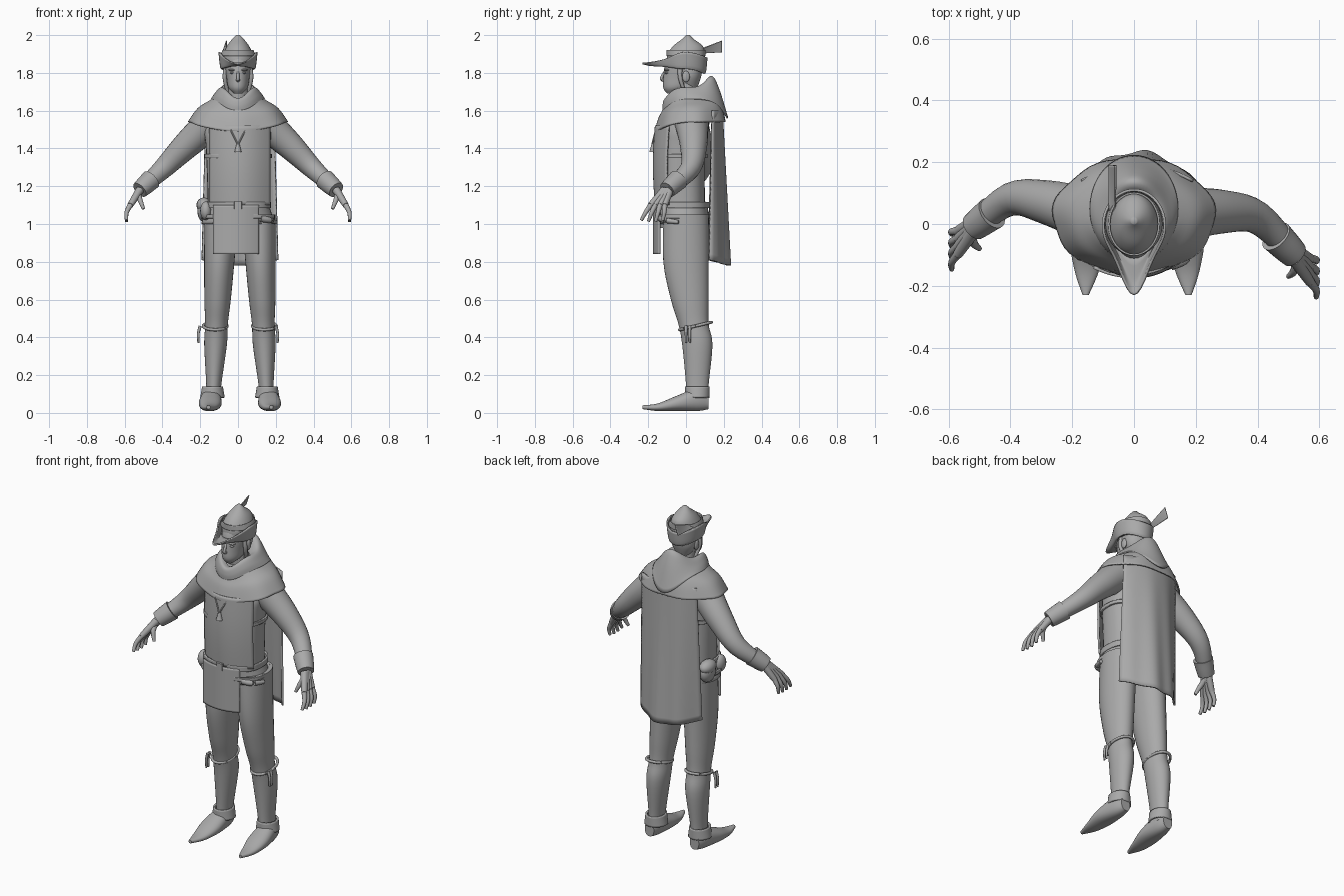
import bpy, bmesh, math
from mathutils import Vector

cube = bpy.data.objects.get("Cube")
if cube:
    bpy.data.objects.remove(cube, do_unlink=True)

grey = bpy.data.materials.new("plain_grey")
grey.use_nodes = True
grey.diffuse_color = (.4, .4, .4, 1)
grey.node_tree.nodes["Principled BSDF"].inputs["Base Color"].default_value = grey.diffuse_color


def spline(rows, steps=5):
    """Smooth curve through rows of numbers."""
    result = []
    last = len(rows) - 1
    for i in range(last):
        near = [rows[min(max(i + offset, 0), last)] for offset in (-1, 0, 1, 2)]
        for step in range(steps):
            t = step / steps
            point = []
            for before, start, end, after in zip(*near):
                tangent_in, tangent_out = (end - before) / 2, (after - start) / 2
                ease = t * t * (3 - 2 * t)
                point.append(start + (end - start) * ease + tangent_in * t * (1 - t) ** 2
                             - tangent_out * t * t * (1 - t))
            result.append(point)
    result.append(list(rows[last]))
    return result


def skin(name, rings, closed=True, caps=True, thick=0):
    """Skin a list of point rows into one smooth object."""
    bm = bmesh.new()
    rows = [[bm.verts.new(point) for point in ring] for ring in rings]
    count = len(rows[0])
    for lower, upper in zip(rows, rows[1:]):
        for i in range(count if closed else count - 1):
            j = (i + 1) % count
            bm.faces.new((lower[i], lower[j], upper[j], upper[i]))
    if caps:
        bm.faces.new(rows[0][::-1])
        bm.faces.new(rows[-1])
    bmesh.ops.recalc_face_normals(bm, faces=bm.faces)
    mesh = bpy.data.meshes.new(name)
    bm.to_mesh(mesh)
    bm.free()
    mesh.materials.append(grey)
    ob = bpy.data.objects.new(name, mesh)
    bpy.context.collection.objects.link(ob)
    if thick:
        shell = ob.modifiers.new("thickness", "SOLIDIFY")
        shell.thickness, shell.offset = thick, 0
    bpy.ops.object.select_all(action="DESELECT")
    ob.select_set(True)
    bpy.context.view_layer.objects.active = ob
    bpy.ops.object.shade_smooth_by_angle(angle=math.radians(50))


def circle(count):
    turns = [math.tau * i / count for i in range(count)]
    return [(math.cos(turn), math.sin(turn)) for turn in turns]


def loft(name, rows, x=0, lean=0, square=1, along_y=False, sides=32, **options):
    """Stack ellipses; each row is height, centre, half width, half depth."""
    rings = []
    for height, centre, width, depth in spline(rows):
        ring = []
        for c, s in circle(sides):
            u = x + lean * height + width * math.copysign(abs(c) ** square, c)
            v = centre + depth * math.copysign(abs(s) ** square, s)
            ring.append((u, height, v) if along_y else (u, v, height))
        rings.append(ring)
    skin(name, rings, **options)


def limb(name, points, start, end, sides=12):
    """Tapered round tube along a curve."""
    path = [Vector(point) for point in spline(points)]
    last = len(path) - 1
    rings = []
    for i, point in enumerate(path):
        along = (path[min(i + 1, last)] - path[max(i - 1, 0)]).normalized()
        across = along.cross(Vector((1, 0, 0) if abs(along.y) > .8 else (0, 1, 0))).normalized()
        other = along.cross(across)
        radius = start + (end - start) * i / last
        rings.append([point + radius * (across * c + other * s) for c, s in circle(sides)])
    skin(name, rings)


def drape(name, rows, beak=0, wave=0, point=2):
    """Cloth rings: half width, front y, back y, then front, side and back heights."""
    rings = []
    rows = spline(rows)
    for i, (width, front, back, front_z, side_z, back_z) in enumerate(rows):
        down = i / (len(rows) - 1)
        ring = []
        for c, s in circle(56):
            fold = 1 + wave * down * math.sin(7 * math.atan2(s, c))
            y = (front + back) / 2 + (back - front) / 2 * s * fold
            y -= beak * math.sqrt(down) * max(-s, 0) ** 8
            end_z = back_z if s > 0 else front_z
            ring.append((width * c * fold, y, side_z + (end_z - side_z) * abs(s) ** point))
        rings.append(ring)
    skin(name, rings, caps=False, thick=.008)


def sheet(name, surface, thick=.01):
    """Thin cloth from a rule; u runs across from -1 to 1, v runs from 0 to 1."""
    size = 24
    rows = [[surface(2 * i / size - 1, j / size) for i in range(size + 1)] for j in range(size + 1)]
    skin(name, rows, closed=False, caps=False, thick=thick)


def blob(name, place, size):
    x, y, z = place
    width, depth, height = size
    turns = [math.pi * (i + .5) / 9 for i in range(9)]
    loft(name, [(z - height * math.cos(turn), y, width * math.sin(turn), depth * math.sin(turn))
                for turn in turns], x=x, sides=16)


def belt(name, z, width, depth, height):
    loft(name, [(z - height, -.02, width, depth), (z + height, -.02, width, depth)],
         square=.8, caps=False, thick=.01)


# Head and face
loft("neck", [(1.58, .02, .06, .06), (1.76, 0, .05, .05)])
loft("head", [(1.69, -.08, .02, .02), (1.72, -.05, .05, .07), (1.77, -.03, .06, .09),
              (1.85, -.01, .07, .1), (1.92, -.01, .05, .07)])
loft("back_hair", [(1.72, .02, .04, .04), (1.78, .02, .07, .06), (1.84, .02, .07, .07)])
limb("nose", [(0, -.11, 1.81), (0, -.13, 1.77), (0, -.11, 1.76)], start=.006, end=.012)
blob("upper_lip", (0, -.11, 1.742), (.02, .01, .005))
blob("lower_lip", (0, -.11, 1.733), (.02, .01, .006))
for side, s in (("left", 1), ("right", -1)):
    blob(side + "_eye", (s * .03, -.1, 1.8), (.012, .012, .006))
    blob(side + "_brow", (s * .03, -.1, 1.815), (.02, .016, .006))
    blob(side + "_ear", (s * .07, 0, 1.78), (.01, .02, .03))
    limb(side + "_hair_lock", [(s * .06, -.03, 1.84), (s * .07, -.03, 1.77), (s * .05, 0, 1.68)],
         start=.014, end=.008)

# Hat with a beaked, turned-up brim and a feather
loft("hat_crown", [(1.83, 0, .08, .1), (1.89, 0, .08, .1), (1.94, .01, .06, .08),
                   (1.98, .01, .03, .03), (2, .01, .01, .01)])
drape("hat_brim", [(.08, -.1, .08, 1.84, 1.83, 1.82), (.09, -.11, .1, 1.84, 1.83, 1.8),
                   (.1, -.12, .11, 1.85, 1.91, 1.88)], beak=.11)
loft("hat_band", [(1.89, 0, .09, .1), (1.92, 0, .08, .1)], caps=False, thick=.006)
sheet("feather", lambda u, v: (.01 * u - .07, .01 + .18 * v, 1.9 + .04 * v + .03 * u * v), thick=.006)

# Torso, vest and skirt
loft("torso", [(.98, -.02, .17, .12), (1.1, -.02, .16, .12), (1.4, -.02, .17, .12),
               (1.5, 0, .18, .12), (1.58, .02, .15, .1), (1.66, .01, .06, .06)], square=.8)
sheet("vest_front", lambda u, v: (.01 + .16 * u, .07 * u * u - .16 - .01 * math.sin(math.pi * v),
                                  1.52 - .42 * v))
sheet("skirt_front", lambda u, v: (.12 * u - .01, .03 * u * u - .17, 1.1 - .26 * v))
loft("hip_skirt", [(1.1, -.02, .16, .13), (1, -.01, .19, .13)], square=.9, caps=False, thick=.01)
belt("waist_belt", z=1.1, width=.17, depth=.14, height=.016)
belt("hip_belt", z=1.04, width=.19, depth=.14, height=.01)
belt("chest_strap", z=1.36, width=.175, depth=.13, height=.01)
loft("belt_buckle", [(1.08, -.17, .02, .01), (1.12, -.17, .02, .01)], square=.3)

# Pouches and hip sheath
blob("side_pouch", (-.18, .05, 1.07), (.035, .06, .06))
blob("pouch_flap", (-.18, .05, 1.1), (.04, .06, .04))
blob("small_pouch", (-.17, -.08, 1.07), (.03, .04, .05))
limb("hip_sheath", [(.12, -.13, 1.03), (.17, -.11, 1.02), (.2, -.04, 1.01)], start=.02, end=.01)

# Necklace
for side, s in (("left", 1), ("right", -1)):
    limb(side + "_necklace_cord", [(s * .04, -.16, 1.5), (s * .02, -.17, 1.46), (0, -.18, 1.42)],
         start=.004, end=.004)
limb("pendant", [(0, -.175, 1.43), (0, -.175, 1.38)], start=.005, end=.02)

# Shoulder cowl, fallen hood and cape
drape("cowl", [(.07, -.09, .07, 1.66, 1.7, 1.7), (.15, -.12, .16, 1.6, 1.65, 1.67),
               (.21, -.14, .19, 1.56, 1.61, 1.62), (.26, -.16, .21, 1.49, 1.54, 1.54)], wave=.02)
drape("fallen_hood", [(.06, -.08, .07, 1.66, 1.7, 1.7), (.09, -.11, .13, 1.66, 1.72, 1.78),
                      (.12, -.12, .17, 1.63, 1.69, 1.72), (.14, -.12, .22, 1.6, 1.66, 1.56)], point=3)
sheet("cape", lambda u, v: (.01 + (.18 + .02 * v) * u,
                            .19 + .04 * v - (.05 + .06 * v) * u * u + .007 * v * math.sin(9 * u),
                            1.6 - .82 * v + .03 * v * u * u))

# Arms, cuffs and hands; the right arm swings further back
ARM = [(.15, .03, 1.53), (.28, .04, 1.41), (.4, .02, 1.29), (.52, -.1, 1.18)]
for side, s, swing in (("left", 1, 0), ("right", -1, .03)):
    arm = [Vector((s * x, y + swing * i, z)) for i, (x, y, z) in enumerate(ARM)]
    elbow, wrist = arm[-2:]
    limb(side + "_arm", arm, start=.09, end=.035, sides=24)
    limb(side + "_cuff", [elbow.lerp(wrist, part) for part in (.5, .8, 1)], start=.055, end=.045, sides=24)
    knuckles = wrist + Vector((s * .05, -.05, -.08))
    for i in range(4):
        spread = i - 1.5
        base = knuckles + Vector((0, .025 * spread, 0))
        bend = base + Vector((s * .02, .008 * spread - .015, -.04))
        tip = bend + Vector((0, .005 * spread - .015, .006 * abs(spread) - .05))
        limb(side + "_palm_ridge", [wrist + Vector((0, .01 * spread, 0)), base], start=.022, end=.016)
        limb(side + "_finger", [base, bend, tip], start=.015, end=.008)
    limb(side + "_thumb", [wrist.lerp(knuckles, .2), wrist + Vector((0, -.05, -.05)),
                           wrist + Vector((s * -.02, -.07, -.1))], start=.02, end=.008)

# Legs, garters and pointed shoes
LEG = [(1.05, 0, .09, .12), (.8, 0, .08, .12), (.6, .02, .07, .1), (.47, .04, .06, .08),
       (.36, .06, .06, .08), (.15, .06, .04, .06), (.07, .06, .04, .06)]
SHOE = [(.12, .06, .03, .04), (.06, .07, .05, .06), (-.05, .05, .06, .04),
        (-.15, .03, .04, .02), (-.23, .03, .01, .01)]
for side, s in (("left", 1), ("right", -1)):
    loft(side + "_leg", LEG, x=.01 + s * .145, lean=s * -.045)
    loft(side + "_shoe", SHOE, x=.01 + s * .155, lean=s * -.05, along_y=True, square=.9)
    loft(side + "_shoe_cuff", [(.08, .06, .06, .06), (.14, .06, .05, .06)],
         x=.01 + s * .145, caps=False, thick=.01)
    ring = circle(16)
    limb(side + "_garter", [(.01 + s * .13 + .063 * c, .05 + .085 * t, .46 + .02 * t)
                            for c, t in ring + ring[:1]], start=.008, end=.008)
    for y in (0, .02):
        limb(side + "_garter_tie", [(s * .2, y, .46), (s * .21, y, .42), (s * .21, y, .37)],
             start=.009, end=.005)
